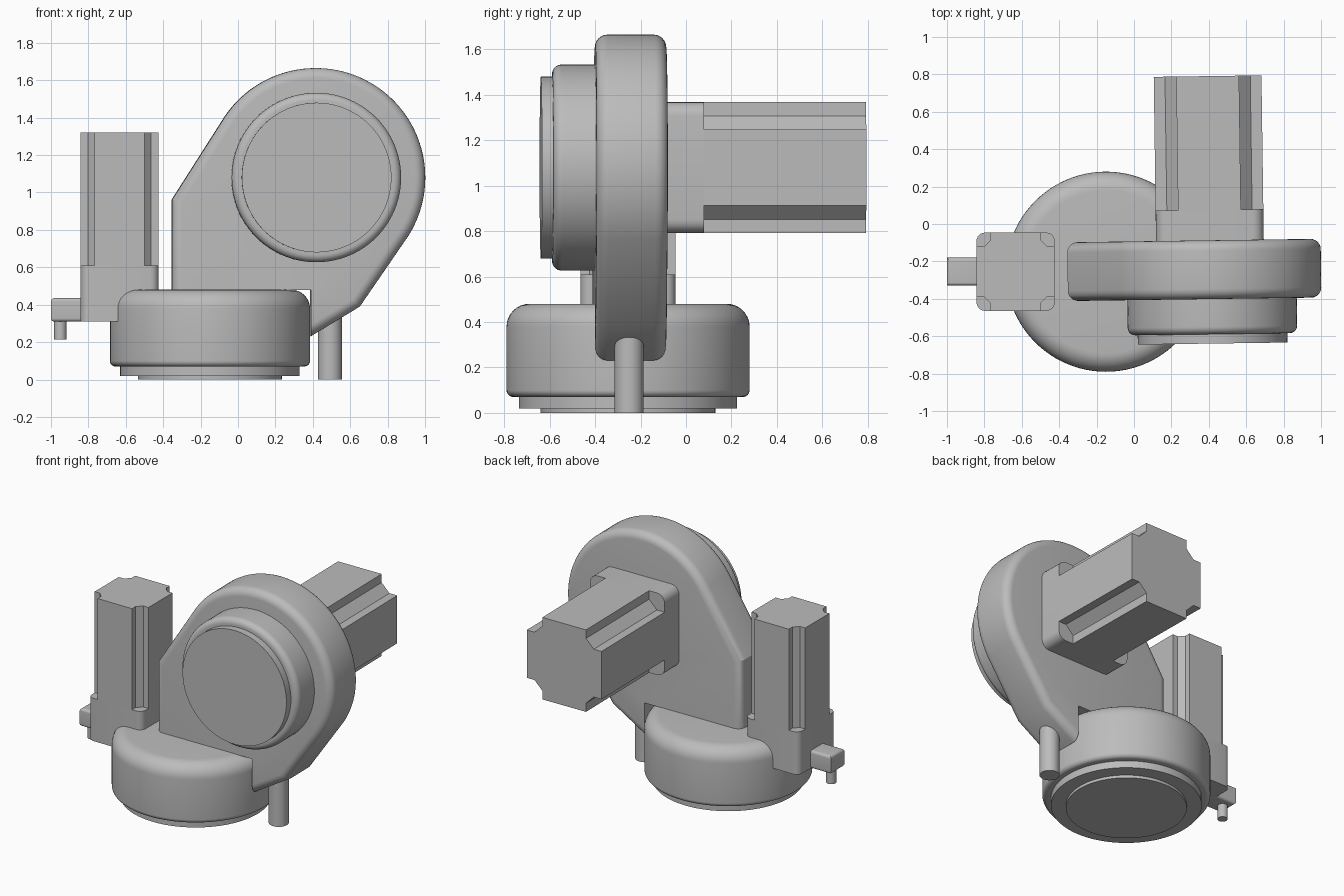
import bpy, bmesh
from math import radians, cos, sin, pi
from mathutils import Matrix

cube = bpy.data.objects.get("Cube")
if cube:
    bpy.data.objects.remove(cube, do_unlink=True)

grey = bpy.data.materials.new("machine grey")
grey.use_nodes = True
colour = (0.5, 0.5, 0.5, 1)
grey.diffuse_color = colour
grey.node_tree.nodes["Principled BSDF"].inputs["Base Color"].default_value = colour

UP = Matrix.Identity(4)
# Upper assembly: profiles drawn in x/z, depth towards the front, slightly yawed
FRONT = (Matrix.Translation((0, -0.25, 0)) @ Matrix.Rotation(radians(0.8), 4, 'Z')
         @ Matrix.Translation((0, 0.25, 0)) @ Matrix.Rotation(pi / 2, 4, 'X'))


def finish(name, bm, frame):
    bmesh.ops.recalc_face_normals(bm, faces=bm.faces)
    mesh = bpy.data.meshes.new(name)
    bm.to_mesh(mesh)
    bm.free()
    mesh.materials.append(grey)
    obj = bpy.data.objects.new(name, mesh)
    bpy.context.collection.objects.link(obj)
    obj.matrix_world = frame
    return obj


def smooth(obj):
    bpy.ops.object.select_all(action='DESELECT')
    obj.select_set(True)
    bpy.context.view_layer.objects.active = obj
    bpy.ops.object.shade_smooth_by_angle(angle=radians(25))


def prism(name, points, low, high, frame=UP, rim=0):
    """Extrude an outline, optionally rounding both rims."""
    bm = bmesh.new()
    face = bm.faces.new([bm.verts.new((x, y, low)) for x, y in points])
    moved = bmesh.ops.extrude_face_region(bm, geom=[face])["geom"]
    bmesh.ops.translate(bm, vec=(0, 0, high - low),
                        verts=[v for v in moved if isinstance(v, bmesh.types.BMVert)])
    if rim:
        edges = [e for e in bm.edges if abs(e.verts[0].co.z - e.verts[1].co.z) < 1e-5]
        bmesh.ops.bevel(bm, geom=edges, offset=rim, segments=6, profile=0.5,
                        affect='EDGES', clamp_overlap=False)
    obj = finish(name, bm, frame)
    smooth(obj)
    return obj


def arc(cx, cy, r, start, end, steps):
    angles = [radians(start + (end - start) * i / steps) for i in range(steps + 1)]
    return [(cx + r * cos(a), cy + r * sin(a)) for a in angles]


def lathe(name, centre, profile, frame=UP):
    """Turn a (radius, height) profile around the local z axis."""
    bm = bmesh.new()
    verts = [bm.verts.new((r, 0, z)) for r, z in profile]
    edges = [bm.edges.new(pair) for pair in zip(verts, verts[1:])]
    bmesh.ops.spin(bm, geom=verts + edges, cent=(0, 0, 0), axis=(0, 0, 1),
                   angle=2 * pi, steps=96)
    bmesh.ops.remove_doubles(bm, verts=bm.verts, dist=1e-5)
    bmesh.ops.translate(bm, verts=bm.verts, vec=(*centre, 0))
    smooth(finish(name, bm, frame))


def drum(name, centre, r, low, high, frame=UP, top=0, bottom=0):
    profile = [(0, low)]
    profile += arc(r - bottom, low + bottom, bottom, -90, 0, 8) if bottom else [(r, low)]
    profile += arc(r - top, high - top, top, 0, 90, 8) if top else [(r, high)]
    lathe(name, centre, profile + [(0, high)], frame)


def rounded_square(cx, cy, half, r):
    points = []
    for sx, sy, start in ((1, 1, 0), (-1, 1, 90), (-1, -1, 180), (1, -1, 270)):
        points += arc(cx + sx * (half - r), cy + sy * (half - r), r, start, start + 90, 6)
    return points


def notched_square(cx, cy, half, step, slant):
    """Motor section: each corner is a channel with a slanted floor."""
    a, b = half - step, half - step - slant
    corner = [(half, b), (a, b), (b, a), (b, half)]
    points = []
    for turn in range(4):
        for x, y in corner:
            for _ in range(turn):
                x, y = -y, x
            points.append((cx + x, cy + y))
    return points


# Turntable base
base = (-0.15, -0.255)
drum("base_foot", base, 0.385, 0, 0.03)
drum("base_flange", base, 0.48, 0.02, 0.1)
drum("base_housing", base, 0.535, 0.07, 0.48, top=0.1, bottom=0.03)

# Arm housing, with the underside cut to sit over the base
head = (0.415, 1.08)
outline = arc(*head, 0.585, -32, 146.5, 64)
outline += [(-0.355, 0.96), (-0.355, -0.22), (0.65, 0.39)]
arm = prism("arm_housing", outline, 0.093, 0.407, FRONT, rim=0.055)
cutter = prism("arm_cutter", [(-0.8, -0.6), (0.388, -0.6), (0.388, 0.478), (-0.8, 0.478)],
               -0.2, 0.8, FRONT)
cutter.hide_render = True
cut = arm.modifiers.new("underside", 'BOOLEAN')
cut.operation, cut.solver, cut.object = 'DIFFERENCE', 'EXACT', cutter
bpy.context.view_layer.objects.active = arm
bpy.ops.object.modifier_apply(modifier=cut.name)
bpy.data.objects.remove(cutter, do_unlink=True)
smooth(arm)

# Output drum on the front of the arm
drum("output_drum", head, 0.453, 0.38, 0.595, FRONT, top=0.04)
drum("output_face", head, 0.4, 0.58, 0.645, FRONT)

# Rear motor
rear = (0.408, 1.08)
prism("rear_motor_flange", rounded_square(*rear, 0.288, 0.06), -0.07, 0.12, FRONT)
prism("rear_motor_body", notched_square(*rear, 0.288, 0.06, 0.06), -0.785, -0.06, FRONT)

# Upright side motor
side = (-0.633, -0.255)
prism("side_motor_flange", rounded_square(*side, 0.209, 0.045), 0.31, 0.61)
prism("side_motor_body", notched_square(*side, 0.209, 0.04, 0.035), 0.6, 1.32)

# Cable connector and its pin
prism("connector", [(-1, -0.33), (-0.8, -0.33), (-0.8, -0.18), (-1, -0.18)],
      0.31, 0.435, rim=0.018)
drum("connector_pin", (-0.95, -0.255), 0.033, 0.215, 0.33)

# Support post under the arm
drum("support_post", (0.492, -0.25), 0.064, 0, 0.45)
